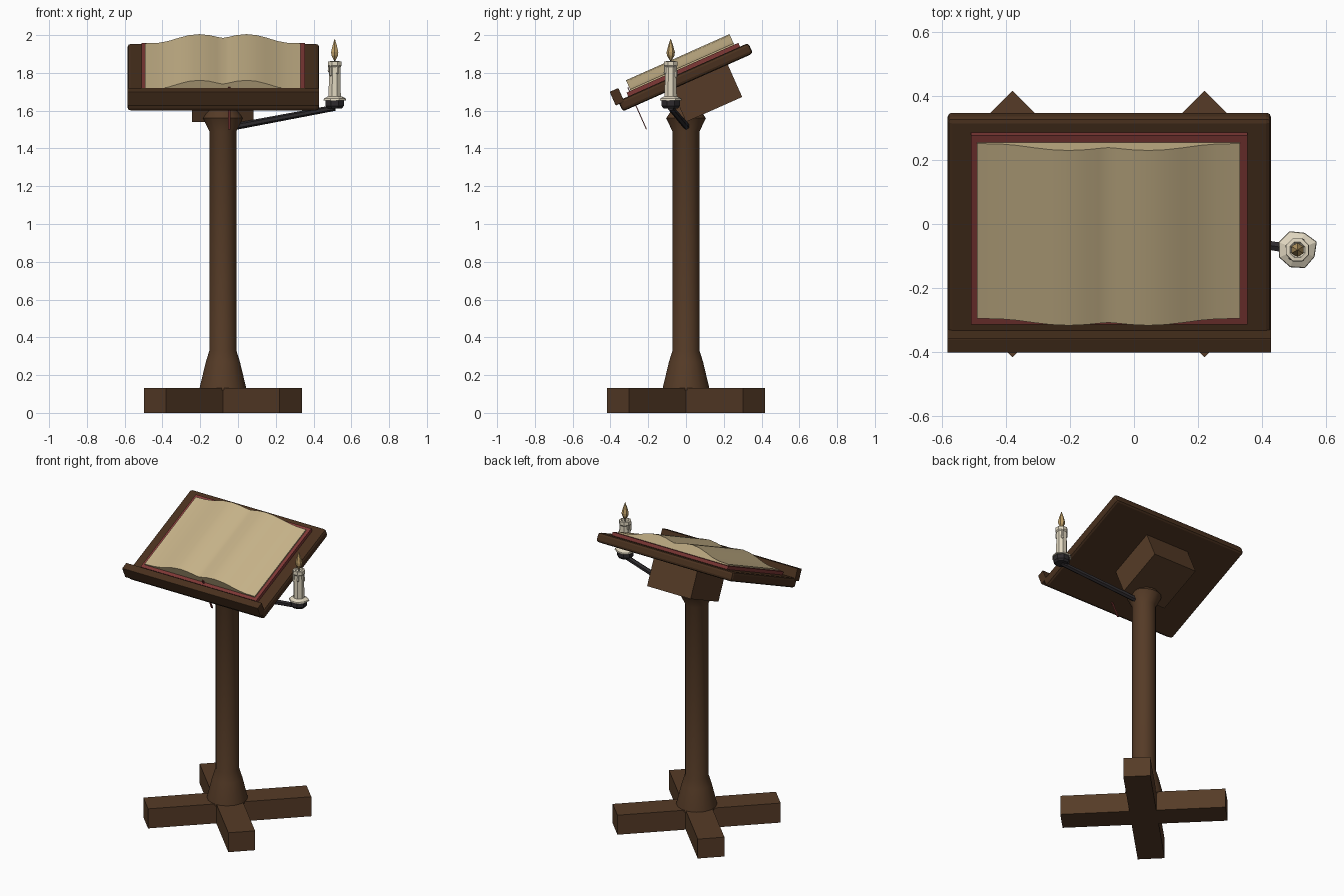
import bpy, bmesh, math, random
from mathutils import Matrix, Vector

if "Cube" in bpy.data.objects:
    bpy.data.objects.remove(bpy.data.objects["Cube"])

random.seed(4)
CX = -0.08                                    # axis of the stand
CAN = (0.512, -0.081)                         # axis of the candle
TILT = Matrix.Rotation(math.radians(24), 4, 'X')  # desk frame: x, along slope, normal


def mat(name, rgb):
    m = bpy.data.materials.new(name)
    m.diffuse_color = (*rgb, 1)
    m.use_nodes = True
    m.node_tree.nodes["Principled BSDF"].inputs["Base Color"].default_value = m.diffuse_color
    return m


WOOD = mat("brown_wood", (0.092, 0.044, 0.020))
DARK = mat("dark_wood", (0.066, 0.030, 0.013))
PAGE = mat("parchment", (0.57, 0.45, 0.25))
RED = mat("red_leather", (0.21, 0.040, 0.037))
IRON = mat("black_iron", (0.026, 0.023, 0.026))
WAX = mat("candle_wax", (0.75, 0.68, 0.53))
FLAME = mat("flame_gold", (0.52, 0.35, 0.14))


def finish(name, bm, material, smooth=None):
    bmesh.ops.recalc_face_normals(bm, faces=bm.faces)
    me = bpy.data.meshes.new(name)
    bm.to_mesh(me)
    bm.free()
    ob = bpy.data.objects.new(name, me)
    bpy.context.collection.objects.link(ob)
    me.materials.append(material)
    if smooth:
        bpy.ops.object.select_all(action='DESELECT')
        ob.select_set(True)
        bpy.context.view_layer.objects.active = ob
        bpy.ops.object.shade_smooth_by_angle(angle=math.radians(smooth))
    return ob


def box(name, lo, hi, material, matrix=Matrix(), bevel=0):
    bm = bmesh.new()
    bmesh.ops.create_cube(bm, size=1)
    for v in bm.verts:
        v.co = [l + (h - l) * (c + 0.5) for l, h, c in zip(lo, hi, v.co)]
    if bevel:
        bmesh.ops.bevel(bm, geom=bm.edges[:], offset=bevel, segments=2,
                        profile=0.5, affect='EDGES')
    bm.transform(matrix)
    return finish(name, bm, material)


def lathe(name, profile, sides, material, centre, smooth=None, jitter=0):
    bm = bmesh.new()
    wob = [1 + random.uniform(-jitter, jitter) for _ in range(sides)]
    rings = []
    for r, z in profile:
        rings.append([bm.verts.new((
            centre[0] + r * w * math.cos(2 * math.pi * (i + 0.5) / sides),
            centre[1] + r * w * math.sin(2 * math.pi * (i + 0.5) / sides), z))
            for i, w in enumerate(wob)])
    for a, b in zip(rings, rings[1:]):
        for i in range(sides):
            j = (i + 1) % sides
            bm.faces.new((a[i], a[j], b[j], b[i]))
    bm.faces.new(rings[0])
    bm.faces.new(rings[-1])
    return finish(name, bm, material, smooth)


# crossed foot beams on the diagonals
for i, ang in enumerate((45, -45)):
    m = Matrix.Translation((CX, 0, 0)) @ Matrix.Rotation(math.radians(ang), 4, 'Z')
    top = 0.132 - 0.001 * i
    box(f"foot_beam_{i + 1}", (-0.508, -0.083, 0), (0.508, 0.083, top), WOOD, m)

# turned post with flared foot and capital
lathe("post", [(0.127, 0.12), (0.125, 0.135), (0.092, 0.27), (0.073, 0.33),
               (0.073, 1.49), (0.107, 1.56), (0.06, 1.63)],
      16, WOOD, (CX, 0), 30)

# tilted desk
box("support_block", (CX - 0.163, 0.627, 1.407), (CX + 0.163, 0.952, 1.61), WOOD, TILT)
box("desk_board", (-0.585, 0.343, 1.594), (0.43, 1.098, 1.655), DARK, TILT, 0.016)
box("book_ledge", (-0.585, 0.322, 1.638), (0.43, 0.372, 1.717), DARK, TILT, 0.003)

# open book: cover and curved page block
box("book_cover", (-0.51, 0.402, 1.65), (0.355, 1.05, 1.677), RED, TILT)
half = [(0.0, 1.716), (0.03, 1.722), (0.07, 1.732), (0.125, 1.738), (0.18, 1.732),
        (0.23, 1.718), (0.29, 1.698), (0.34, 1.688), (0.412, 1.685)]
curve = [(-d, n) for d, n in reversed(half[1:])] + half
outline = [(-0.412, 1.67)] + curve + [(0.412, 1.67)]
bm = bmesh.new()
ends = [[bm.verts.new((CX + d, u, n)) for d, n in outline] for u in (0.426, 1.026)]
for i in range(len(outline)):
    j = (i + 1) % len(outline)
    bm.faces.new((ends[0][i], ends[0][j], ends[1][j], ends[1][i]))
for e in ends:
    bm.faces.new(e)
bm.transform(TILT)
finish("pages", bm, PAGE, 30)

# ribbon bookmark hanging below the board
box("ribbon", (-0.054, 0.417, 1.457), (-0.041, 0.422, 1.70), RED, TILT)

# iron arm carrying the candle
a, b = Vector((-0.02, 0.004, 1.515)), Vector((CAN[0], CAN[1], 1.615))
bm = bmesh.new()
bmesh.ops.create_cone(bm, cap_ends=True, segments=6, radius1=0.018, radius2=0.016,
                      depth=(b - a).length)
bm.transform(Matrix.Translation((a + b) / 2) @
             (b - a).to_track_quat('Z', 'Y').to_matrix().to_4x4())
finish("candle_arm", bm, IRON)
lathe("candle_cup", [(0.042, 1.612), (0.052, 1.625), (0.052, 1.657)], 8, IRON, CAN)

# candle with spilled wax, melted rim and drips
lathe("wax_pool", [(0.062, 1.655), (0.06, 1.664), (0.038, 1.676)], 8, WAX, CAN, jitter=0.08)
lathe("candle", [(0.035, 1.66), (0.033, 1.83), (0.039, 1.838), (0.038, 1.86),
                 (0.026, 1.862), (0.02, 1.853)], 8, WAX, CAN)
for i, (ang, low) in enumerate(((-130, 1.79), (-65, 1.80), (60, 1.78), (160, 1.81))):
    t = math.radians(ang)
    p = (CAN[0] + 0.032 * math.cos(t), CAN[1] + 0.032 * math.sin(t))
    lathe(f"wax_drip_{i + 1}", [(0.002, low - 0.008), (0.008, low), (0.006, 1.845)],
          6, WAX, p)
lathe("wick", [(0.004, 1.85), (0.004, 1.88)], 5, IRON, CAN)
lathe("flame", [(0.006, 1.868), (0.02, 1.892), (0.022, 1.91), (0.013, 1.945),
                (0.001, 1.98)], 6, FLAME, CAN)
